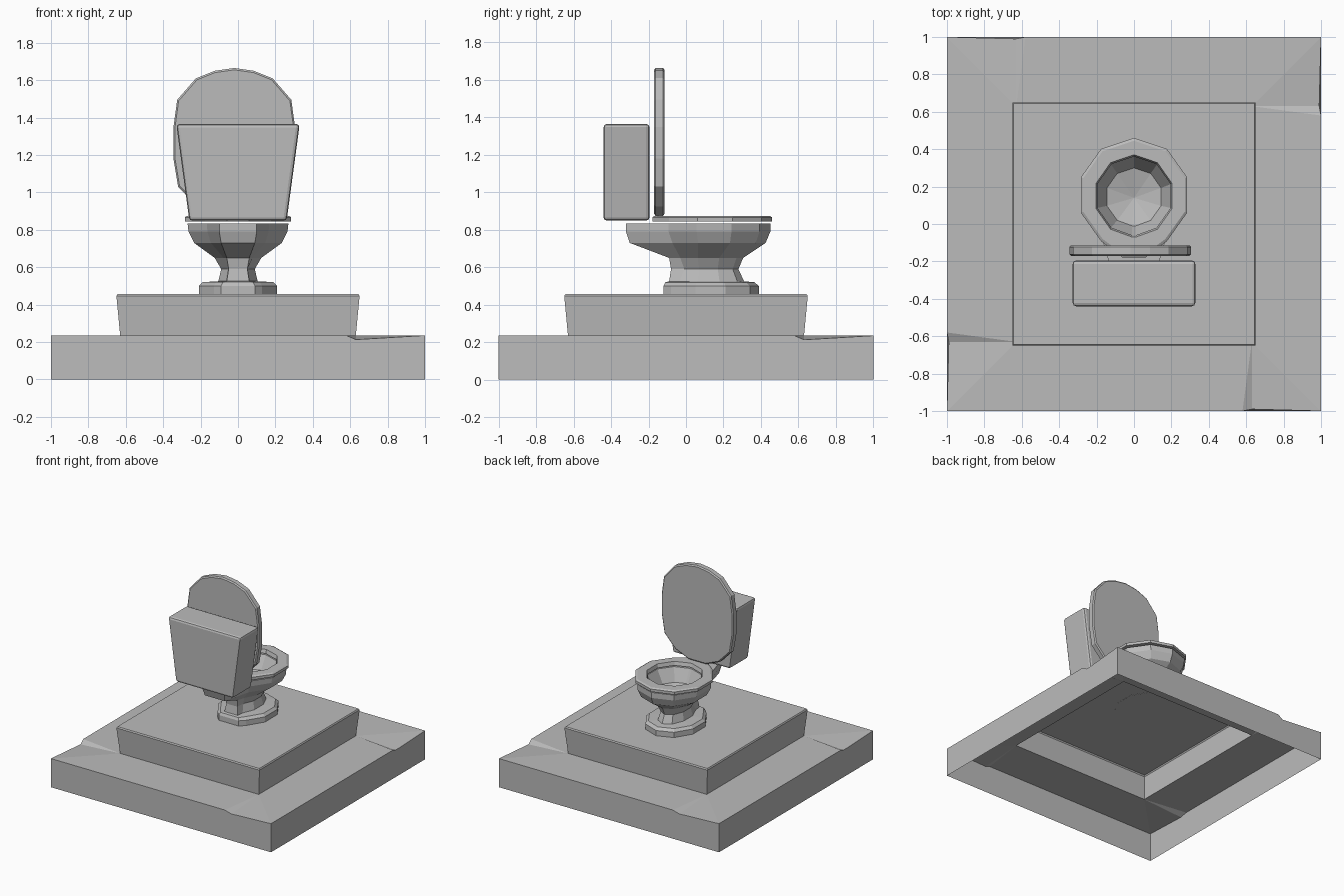
import bpy
import bmesh
from math import sin, cos, radians
from mathutils import Matrix, Vector

cube = bpy.data.objects.get("Cube")
if cube:
    bpy.data.objects.remove(cube)

GREY = (0.5, 0.5, 0.5, 1)
grey = bpy.data.materials.new("plain_grey")
grey.use_nodes = True
grey.diffuse_color = GREY
grey.node_tree.nodes["Principled BSDF"].inputs["Base Color"].default_value = GREY


def finish(bm, name, recalc=True):
    if recalc:
        bmesh.ops.recalc_face_normals(bm, faces=bm.faces)
    mesh = bpy.data.meshes.new(name)
    bm.to_mesh(mesh)
    bm.free()
    mesh.materials.append(grey)
    obj = bpy.data.objects.new(name, mesh)
    bpy.context.collection.objects.link(obj)
    return obj


def loft(bm, rings, cap_start=False, cap_end=False, closed=False):
    """Skin a list of equal-sized point rings with quads."""
    loops = [[bm.verts.new(p) for p in ring] for ring in rings]
    pairs = list(zip(loops, loops[1:]))
    if closed:
        pairs.append((loops[-1], loops[0]))
    for a, b in pairs:
        n = len(a)
        for i in range(n):
            j = (i + 1) % n
            bm.faces.new((a[i], a[j], b[j], b[i]))
    if cap_start:
        bm.faces.new(loops[0][::-1])
    if cap_end:
        bm.faces.new(loops[-1])
    return loops


def bowl_ring(z, rx, y_front, y_mid, y_back, w_back):
    """Ten-sided outline whose rear corner is stretched into a flat tail."""
    ry = y_front - y_mid
    pts = []
    for i in range(10):
        a = radians(90 + 36 * i)
        if i == 5:
            pts += [(-w_back, y_back, z), (w_back, y_back, z)]
        else:
            pts.append((rx * 1.05 * cos(a), y_mid + ry * sin(a), z))
    return pts


def square(r, z):
    return [(-r, -r, z), (r, -r, z), (r, r, z), (-r, r, z)]


# Lower slab: open shell, a notch in the rim on each side
bm = bmesh.new()
quarter = [(-1, -1, 0), (-1, -1, .235), (.58, -1, .235), (.63, -.99, .213), (-.63, -.63, .235)]
sides = []
for k in range(4):
    turn = Matrix.Rotation(radians(90 * k), 3, 'Z')
    sides.append([bm.verts.new(turn @ Vector(p)) for p in quarter])
for k in range(4):
    base, corner, rim, dip, inner = sides[k]
    base2, corner2, _, _, inner2 = sides[(k + 1) % 4]
    for face in ((base, base2, corner2, dip, rim, corner), (corner, rim, inner),
                 (rim, inner2, inner), (rim, dip, inner2), (dip, corner2, inner2)):
        bm.faces.new(face)
finish(bm, "lower_slab", recalc=False)

# Upper step: flared shell, open below
bm = bmesh.new()
loft(bm, [square(.63, .235), square(.65, .447), square(.644, .457)], cap_end=True)
finish(bm, "upper_step", recalc=False)

# Bowl with foot, neck, rim and hollow
bm = bmesh.new()
rings = [bowl_ring(*r) for r in (
    (.456, .21, .39, .13, -.12, .09),
    (.50, .21, .39, .13, -.12, .09),
    (.52, .19, .365, .13, -.11, .08),
    (.525, .105, .31, .12, -.09, .06),
    (.59, .09, .28, .12, -.08, .05),
    (.65, .125, .305, .12, -.09, .06),
    (.73, .235, .425, .15, -.30, .09),
    (.79, .265, .45, .15, -.32, .10),
    (.835, .27, .45, .15, -.32, .10),
    (.835, .20, .36, .15, -.06, .01),
    (.73, .145, .30, .145, -.01, .01))]
loops = loft(bm, rings, cap_start=True)
drain = bm.verts.new((0, .14, .69))
for i, v in enumerate(loops[-1]):
    bm.faces.new((v, loops[-1][(i + 1) % len(loops[-1])], drain))
finish(bm, "bowl")

# Seat ring floating just above the bowl
bm = bmesh.new()
loft(bm, [bowl_ring(*r) for r in (
    (.845, .285, .46, .155, -.18, .06),
    (.867, .285, .46, .155, -.18, .06),
    (.875, .272, .445, .155, -.165, .055),
    (.875, .203, .37, .15, -.07, .01),
    (.845, .195, .36, .15, -.06, .01))], closed=True)
finish(bm, "seat")

# Raised lid: half outline mirrored, with a chamfered edge
half = [(.105, 1.65), (.205, 1.61), (.305, 1.495), (.325, 1.35), (.325, 1.18),
        (.30, 1.03), (.20, .925), (.08, .875)]
outline = [(0, 1.665)] + half + [(-x, z) for x, z in reversed(half)]


def lid_ring(y, s):
    return [(x * s - .02, y, 1.27 + (z - 1.27) * s) for x, z in outline]


bm = bmesh.new()
loft(bm, [lid_ring(-.17, .975), lid_ring(-.162, 1), lid_ring(-.123, 1), lid_ring(-.115, .975)],
     cap_start=True, cap_end=True)
finish(bm, "lid")

# Tank: box narrowing downward, soft edges
bm = bmesh.new()
bmesh.ops.create_cube(bm, size=1)
for v in bm.verts:
    half_width = .33 if v.co.z > 0 else .26
    v.co = (v.co.x * 2 * half_width, -.3175 + v.co.y * .245, 1.107 + v.co.z * .517)
tank = finish(bm, "tank")
bevel = tank.modifiers.new("soft_edges", 'BEVEL')
bevel.width = .018
bevel.segments = 2
